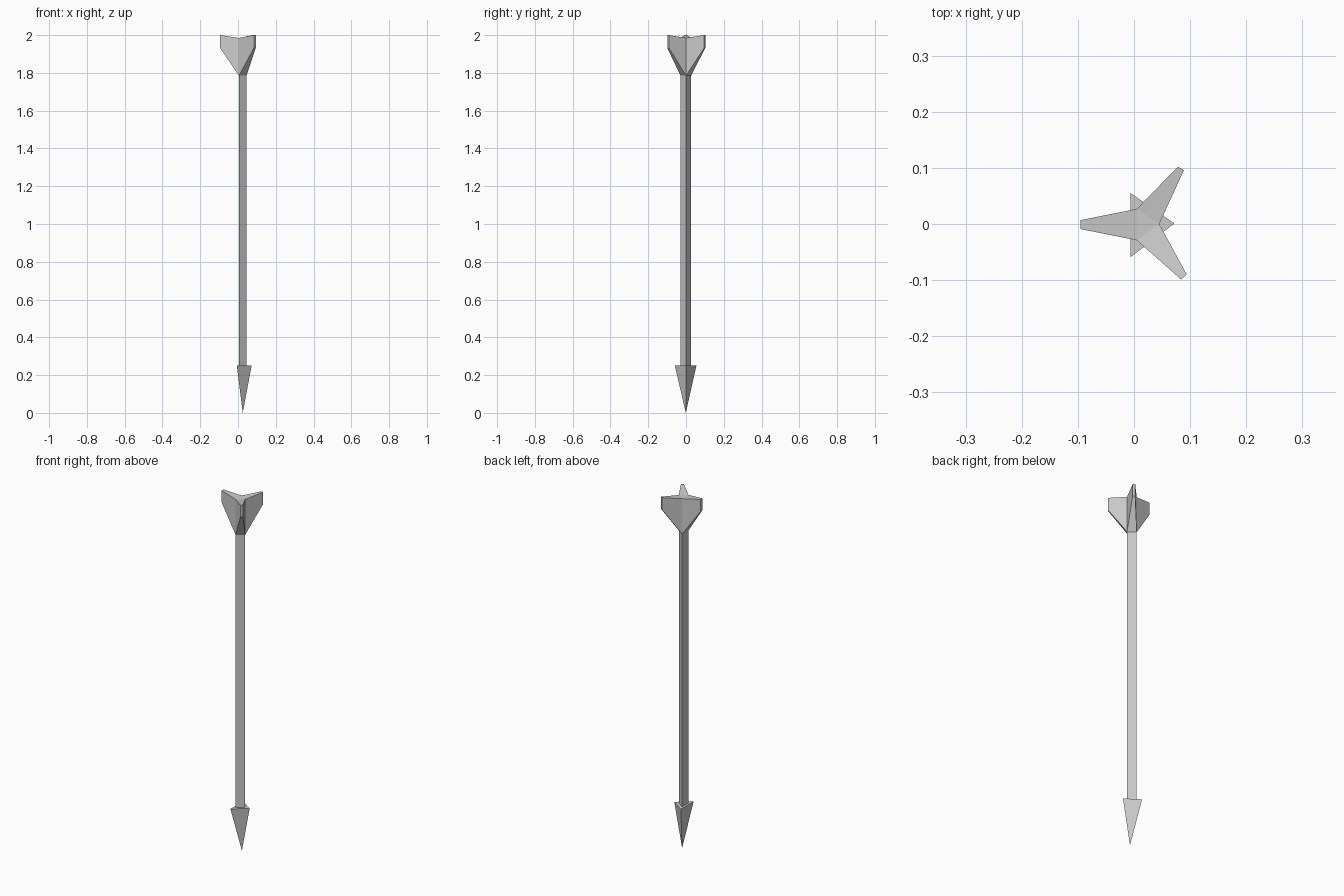
import bpy
import bmesh

if "Cube" in bpy.data.objects:
    bpy.data.objects.remove(bpy.data.objects["Cube"])

# Three-sided cross-sections: point to +x, flat side to -x
SHAFT = [(0.045, 0.0), (0.005, 0.027), (0.005, -0.029)]
HEAD = [(0.072, 0.001), (-0.006, 0.055), (-0.006, -0.059)]
# Outer edge of each fin, one per shaft side
TIPS = [[(0.089, 0.096), (0.078, 0.102)],
        [(-0.095, 0.007), (-0.095, -0.009)],
        [(0.084, -0.099), (0.094, -0.090)]]


def ring(profile, z):
    return [(x, y, z) for x, y in profile]


def loft(bm, rings, cap_end=False):
    """Skin consecutive rings of equal length, optionally closing the last."""
    loops = [[bm.verts.new(p) for p in r] for r in rings]
    for a, b in zip(loops, loops[1:]):
        n = len(a)
        for i in range(n):
            j = (i + 1) % n
            bm.faces.new((a[i], a[j], b[j], b[i]))
    if cap_end:
        bm.faces.new(loops[-1])


def finish(bm, name):
    bmesh.ops.remove_doubles(bm, verts=bm.verts, dist=1e-5)
    bmesh.ops.recalc_face_normals(bm, faces=bm.faces)
    mesh = bpy.data.meshes.new(name)
    bm.to_mesh(mesh)
    bm.free()
    obj = bpy.data.objects.new(name, mesh)
    bpy.context.collection.objects.link(obj)
    return obj


# Arrow head: pyramid pointing down, with a shoulder around the shaft
bm = bmesh.new()
apex = bm.verts.new((0.025, -0.001, 0.0))
base = [bm.verts.new(p) for p in ring(HEAD, 0.25)]
for i in range(3):
    bm.faces.new((apex, base[(i + 1) % 3], base[i]))
loft(bm, [ring(HEAD, 0.25), ring(SHAFT, 0.25)])
finish(bm, "arrow_head")

# Shaft: long triangular prism
bm = bmesh.new()
loft(bm, [ring(SHAFT, 0.25), ring(SHAFT, 1.785)])
finish(bm, "shaft")

# Fletching: end cap with a tapered fin growing out of each side
bm = bmesh.new()
bm.faces.new([bm.verts.new(p) for p in ring(SHAFT, 1.985)])
for i, tip in enumerate(TIPS):
    root = [SHAFT[i], SHAFT[(i + 1) % 3]]
    loft(bm, [ring(root, 1.785) + ring(root[::-1], 1.985),
              ring(tip, 1.932) + ring(tip[::-1], 2.0)], cap_end=True)
finish(bm, "fletching")
